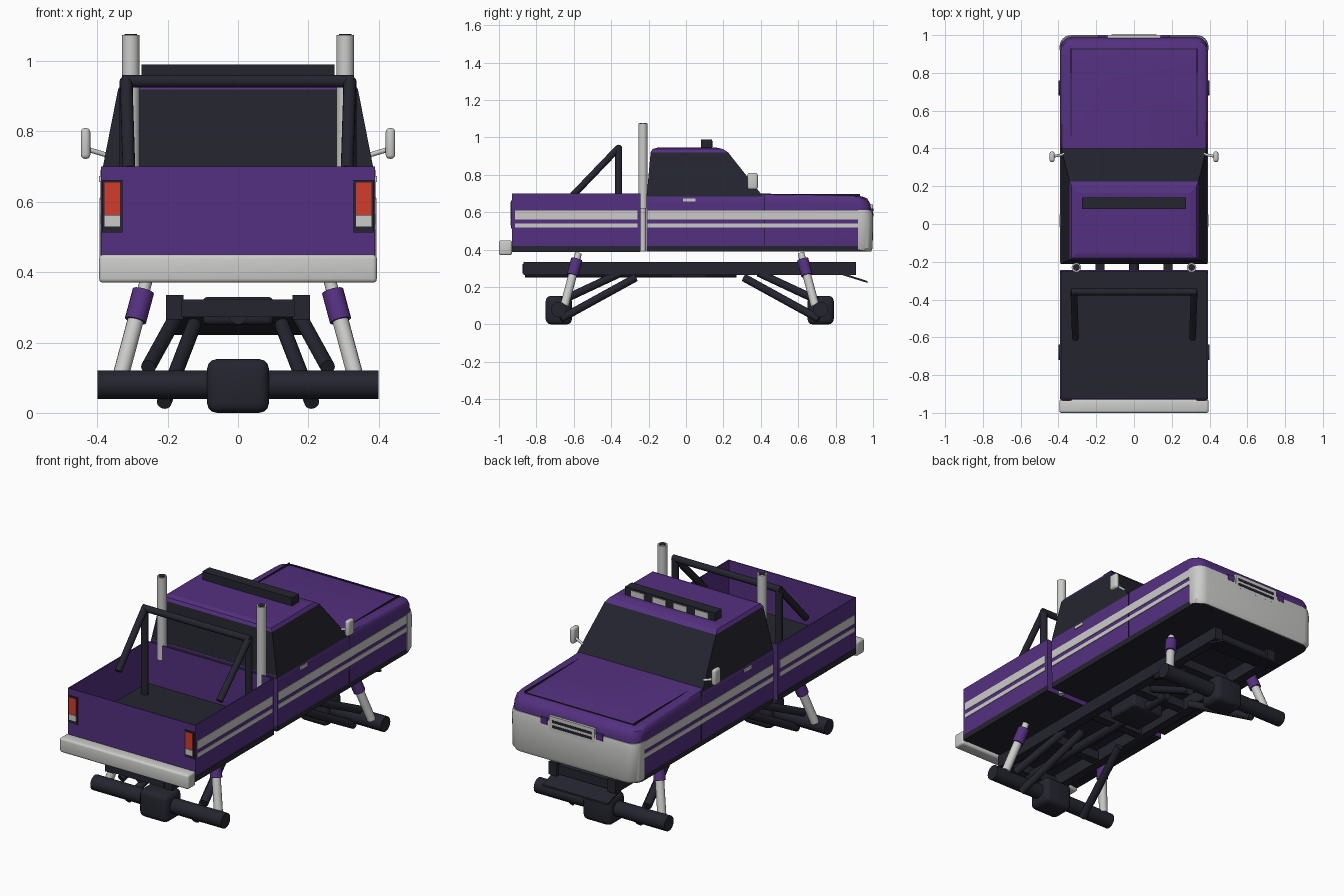
import bpy, bmesh, math
from mathutils import Vector

if "Cube" in bpy.data.objects:
    bpy.data.objects.remove(bpy.data.objects["Cube"])


def mat(name, col):
    m = bpy.data.materials.new(name)
    m.diffuse_color = (*col, 1)
    m.use_nodes = True
    m.node_tree.nodes["Principled BSDF"].inputs["Base Color"].default_value = m.diffuse_color
    return m


PURPLE = mat("purple_paint", (0.088, 0.030, 0.215))
DARK = mat("dark_trim", (0.018, 0.018, 0.029))
CHROME = mat("chrome", (0.60, 0.60, 0.59))
RED = mat("red_lens", (0.65, 0.045, 0.026))


def finish(name, bm, mats, smooth=True):
    bmesh.ops.recalc_face_normals(bm, faces=bm.faces)
    me = bpy.data.meshes.new(name)
    bm.to_mesh(me)
    bm.free()
    ob = bpy.data.objects.new(name, me)
    bpy.context.collection.objects.link(ob)
    for m in mats:
        me.materials.append(m)
    if smooth:
        bpy.ops.object.select_all(action='DESELECT')
        ob.select_set(True)
        bpy.context.view_layer.objects.active = ob
        bpy.ops.object.shade_smooth_by_angle(angle=math.radians(35))
    return ob


def box(name, x, y, z, m, bevel=0, segs=3):
    """Box from (min, max) ranges."""
    bm = bmesh.new()
    bmesh.ops.create_cube(bm, size=1)
    for v in bm.verts:
        v.co = Vector([(r[0] + r[1]) / 2 + c * (r[1] - r[0]) for c, r in zip(v.co, (x, y, z))])
    if bevel:
        bmesh.ops.bevel(bm, geom=bm.edges[:], offset=bevel, segments=segs, profile=0.5, affect='EDGES')
    return finish(name, bm, [m], bool(bevel))


def pair(name, x, y, z, m, bevel=0):
    for side, s in (("left", -1), ("right", 1)):
        box(f"{name}_{side}", sorted((s * x[0], s * x[1])), y, z, m, bevel)


def rod(name, a, b, r, m, sides=16):
    a, b = Vector(a), Vector(b)
    bm = bmesh.new()
    bmesh.ops.create_cone(bm, cap_ends=True, segments=sides, radius1=r, radius2=r, depth=(b - a).length)
    q = (b - a).to_track_quat('Z', 'Y')
    for v in bm.verts:
        v.co = q @ v.co + (a + b) / 2
    return finish(name, bm, [m])


def rods(name, a, b, r, m):
    for side, s in (("left", -1), ("right", 1)):
        rod(f"{name}_{side}", (s * a[0], a[1], a[2]), (s * b[0], b[1], b[2]), r, m)


def loft(rings):
    bm = bmesh.new()
    rv = [[bm.verts.new(p) for p in ring] for ring in rings]
    n = len(rv[0])
    for a, b in zip(rv, rv[1:]):
        for i in range(n):
            bm.faces.new((a[i], a[(i + 1) % n], b[(i + 1) % n], b[i]))
    bm.faces.new(rv[0][::-1])
    bm.faces.new(rv[-1])
    return bm


def plan(hx, y0, y1, z, r=0.06, drop=0.0):
    """Outline with rounded nose corners; z falls towards the nose by drop."""
    pts = [(-hx, y0), (hx, y0), (hx, min(0.4, y1 - r)) if y0 < 0.3 else (hx, y0 + 0.005)]
    arc = [(hx - r + r * math.cos(t), y1 - r + r * math.sin(t))
           for t in (i * math.pi / 12 for i in range(7))]
    pts += arc + [(-x, y) for x, y in reversed(arc)] + [(-pts[2][0], pts[2][1])]
    return [(x, y, z - drop * max(0, y - 0.4) / 0.55) for x, y in pts]


# Cab lower body and hood
bm = loft([plan(.386, -.21, .985, .39), plan(.388, -.21, .985, .42), plan(.39, -.21, .99, .61),
           plan(.39, -.21, .985, .65, drop=.005), plan(.388, -.21, .97, .682, drop=.01),
           plan(.382, -.21, .95, .695, drop=.013), plan(.370, -.21, .92, .70, drop=.013)])
for f in bm.faces:
    f.material_index = int(f.calc_center_median().z < .42)
finish("cab_body", bm, [PURPLE, DARK])

# Cab upper with inset windows
def ring(z, hx, y0, y1):
    return [(-hx, y0, z), (hx, y0, z), (hx, y1, z), (-hx, y1, z)]


bm = loft([ring(.68, .388, -.211, .415), ring(.92, .341, -.189, .225),
           ring(.937, .33, -.18, .20), ring(.945, .30, -.155, .165)])
win = [f for f in bm.faces if .75 < f.calc_center_median().z < .85]
bmesh.ops.inset_individual(bm, faces=win, thickness=.022, depth=-.004)
for f in win:
    f.material_index = 1
finish("cab_upper", bm, [PURPLE, DARK], False)

# Hood seams
pair("hood_seam", (.332, .337), (.42, .93), (.682, .6985), DARK)
box("hood_nose_seam", (-.337, .337), (.925, .93), (.68, .690), DARK)
pair("door_seam", (.385, .3915), (.418, .422), (.42, .69), DARK)

# Wrap-around front bumper and grille
bm = loft([plan(.380, .92, .99, .39), plan(.393, .92, .998, .41),
           plan(.394, .92, 1.0, .58), plan(.393, .92, .994, .612)])
finish("front_bumper", bm, [CHROME])
box("grille", (-.14, .14), (.93, 1.0), (.56, .64), CHROME)
for i in range(2):
    box(f"grille_slot_{i}", (-.12, .12), (.99, 1.002), (.578 + i * .028, .592 + i * .028), DARK)
pair("grille_cheek", (.15, .19), (.93, 1.0005), (.585, .62), PURPLE)

# Cargo bed: open shell with dark floor
bm = bmesh.new()
bmesh.ops.create_cube(bm, size=1)
for v in bm.verts:
    v.co = Vector((v.co.x * .78, -.587 + v.co.y * .686, .545 + v.co.z * .31))
top = max(bm.faces, key=lambda f: f.calc_center_median().z)
bmesh.ops.inset_individual(bm, faces=[top], thickness=.009)
low = bmesh.ops.extrude_discrete_faces(bm, faces=[top])["faces"][0]
for v in low.verts:
    v.co.z = .47
low.material_index = 1
for f in bm.faces:
    if f.calc_center_median().z < .40:
        f.material_index = 1
finish("cargo_bed", bm, [PURPLE, DARK], False)
pair("bed_sill", (.36, .3915), (-.93, -.245), (.388, .42), DARK)

# Side stripes and door handles
for nm, z in (("upper", (.562, .608)), ("lower", (.517, .540))):
    pair(f"bed_stripe_{nm}", (.386, .3925), (-.915, -.26), z, CHROME)
    pair(f"cab_stripe_{nm}", (.386, .3925), (-.205, .925), z, CHROME)
pair("door_handle", (.386, .395), (-.015, .05), (.657, .674), CHROME)

# Rear bumper and tail lights
box("rear_bumper", (-.395, .395), (-1.0, -.93), (.37, .45), CHROME, .012)
pair("tail_housing", (.328, .386), (-.935, -.928), (.513, .662), DARK)
pair("tail_red", (.335, .379), (-.938, -.93), (.563, .655), RED)
pair("tail_white", (.335, .379), (-.938, -.93), (.53, .561), CHROME)

# Exhaust stacks
rods("stack_lower", (.305, -.23, .39), (.305, -.23, .64), .016, CHROME)
rods("stack_upper", (.305, -.23, .62), (.305, -.23, 1.075), .025, CHROME)
rods("stack_bore", (.305, -.23, 1.07), (.305, -.23, 1.077), .018, DARK)

# Roll bar
rods("roll_post", (.318, -.36, .47), (.318, -.36, .945), .019, DARK)
rods("roll_brace", (.31, -.605, .69), (.318, -.36, .945), .018, DARK)
rod("roll_crossbar", (-.33, -.36, .943), (.33, -.36, .943), .018, DARK)

# Roof light bar
box("light_bar", (-.275, .275), (.08, .14), (.935, .99), DARK)
for i in range(4):
    x = -.195 + i * .13
    box(f"roof_lamp_{i}", (x - .04, x + .04), (.138, .144), (.948, .98), CHROME)

# Mirrors
pair("mirror", (.42, .447), (.328, .384), (.722, .81), CHROME, .012)
rods("mirror_arm", (.37, .37, .732), (.43, .357, .75), .007, CHROME)

# Ladder frame
pair("frame_rail", (.155, .205), (-.87, .91), (.265, .335), DARK)
for i, y in enumerate((-.85, -.5, -.15, .2, .55, .87)):
    box(f"crossmember_{i}", (-.16, .16), (y - .025, y + .025), (.272, .322), DARK)
rod("drive_shaft", (0, -.86, .277), (0, .27, .277), .026, DARK)
box("transfer_case", (-.1, .1), (-.08, .12), (.25, .33), DARK, .015)
bm = loft([[(-.2, .80, .275), (.2, .80, .275), (.2, .97, .222), (-.2, .97, .222)],
           [(-.2, .80, .287), (.2, .80, .287), (.2, .97, .232), (-.2, .97, .232)]])
finish("skid_plate", bm, [DARK], False)

# Axles, links and shocks; d points to the middle of the truck
for end, yc, d in (("rear", -.68, 1), ("front", .72, -1)):
    rod(f"{end}_axle", (-.4, yc, .08), (.4, yc, .08), .041, DARK, 24)
    box(f"{end}_differential", (-.088, .088), (yc - .07, yc + .07), (0, .153), DARK, .028)
    rods(f"{end}_lower_link", (.21, yc + d * .01, .03), (.125, yc + d * .41, .25), .021, DARK)
    rods(f"{end}_upper_link", (.255, yc + d * .02, .13), (.175, yc + d * .33, .275), .021, DARK)
    lo, hi = Vector((.335, yc + d * .03, .10)), Vector((.26, yc + d * .105, .38))
    rods(f"{end}_shock_body", lo, lo.lerp(hi, .65), .023, CHROME)
    rods(f"{end}_shock_rod", lo.lerp(hi, .6), hi, .018, CHROME)
    rods(f"{end}_shock_sleeve", lo.lerp(hi, .58), lo.lerp(hi, .88), .031, PURPLE)
